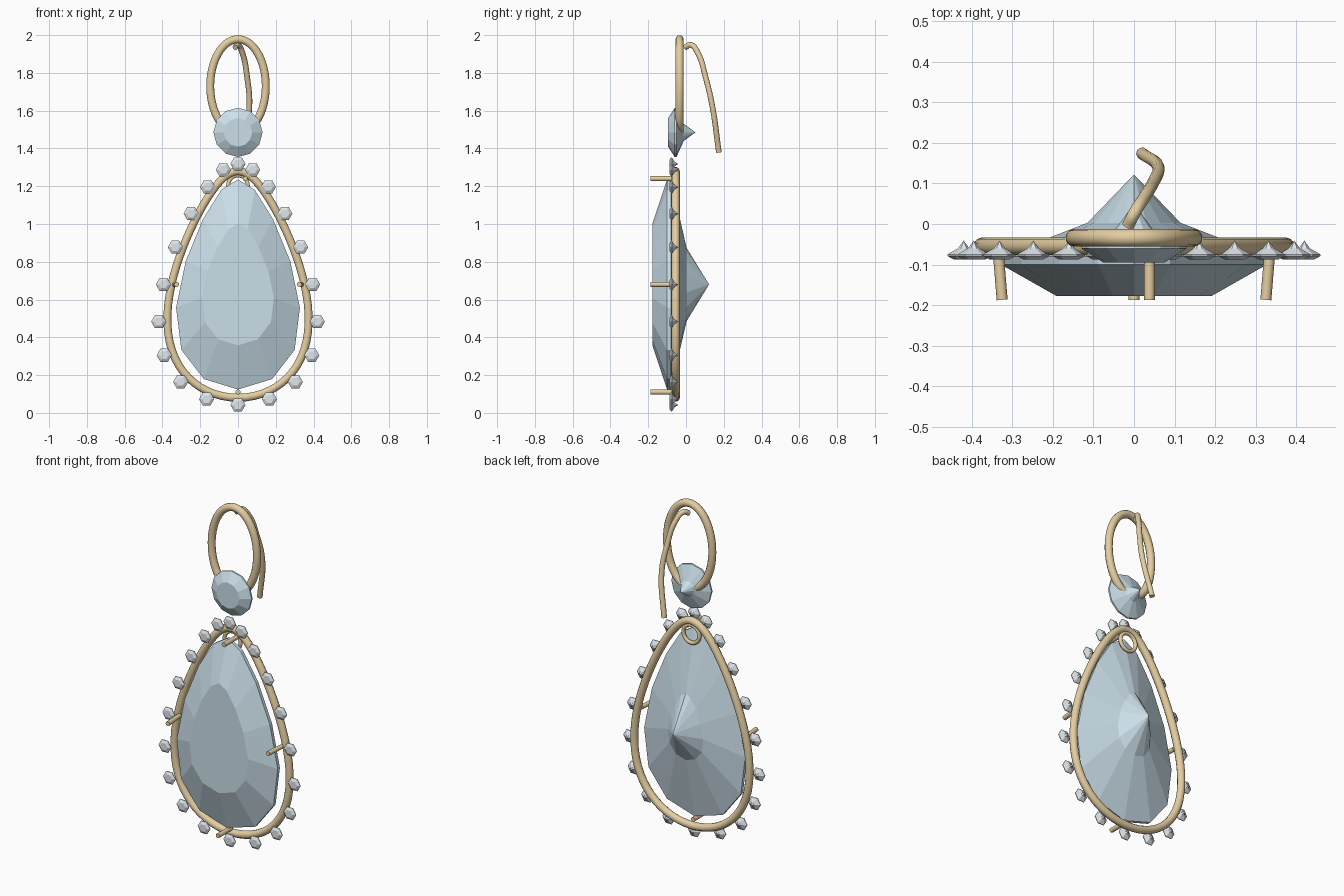
import bpy
import bmesh
import math
from math import sin, cos, tau

cube = bpy.data.objects.get("Cube")
if cube:
    bpy.data.objects.remove(cube, do_unlink=True)


def material(name, rgb, metallic, roughness):
    mat = bpy.data.materials.new(name)
    mat.use_nodes = True
    mat.diffuse_color = (*rgb, 1)
    shader = mat.node_tree.nodes["Principled BSDF"]
    shader.inputs["Base Color"].default_value = (*rgb, 1)
    shader.inputs["Metallic"].default_value = metallic
    shader.inputs["Roughness"].default_value = roughness
    return mat


gold = material("gold", (0.78, 0.62, 0.36), 0.6, 0.3)
blue_stone = material("pale_blue_stone", (0.60, 0.74, 0.82), 0, 0.1)
clear_stone = material("clear_stone", (0.74, 0.79, 0.83), 0, 0.1)

MID_Z = 0.68   # centre height of the pear shape
TAPER = 0.38   # how strongly the pear narrows upward


def pear(t, width, height, taper=TAPER):
    """Point of a pear outline; t = 0 is the tip."""
    return width * sin(t) * (1 - taper * cos(t)), height * cos(t)


def gem(name, centre, width, height, sides, depths, mat, taper=0, turn=0):
    """Faceted stone: table, girdle band, pavilion ring and rear point."""
    x0, z0 = centre
    outline = [pear(tau * (i + turn) / sides, width, height, taper) for i in range(sides)]
    bm = bmesh.new()
    rings = [[bm.verts.new((x0 + x * s, y, z0 + z * s)) for x, z in outline]
             for s, y in zip((0.58, 1, 1, 0.35), depths)]
    point = bm.verts.new((x0, depths[-1], z0))
    bm.faces.new(rings[0])
    for i in range(sides):
        j = (i + 1) % sides
        for a, b in zip(rings, rings[1:]):
            bm.faces.new((a[i], a[j], b[j], b[i]))
        bm.faces.new((rings[-1][i], rings[-1][j], point))
    bmesh.ops.recalc_face_normals(bm, faces=bm.faces)
    mesh = bpy.data.meshes.new(name)
    bm.to_mesh(mesh)
    bm.free()
    mesh.materials.append(mat)
    obj = bpy.data.objects.new(name, mesh)
    bpy.context.collection.objects.link(obj)
    return obj


def wire(name, points, radius, closed=False, curved=False):
    """Round gold wire along a path, turned into a mesh."""
    curve = bpy.data.curves.new(name, 'CURVE')
    curve.dimensions = '3D'
    curve.bevel_depth = radius
    curve.bevel_resolution = 3
    curve.use_fill_caps = True
    spline = curve.splines.new('BEZIER' if curved else 'POLY')
    knots = spline.bezier_points if curved else spline.points
    knots.add(len(points) - 1)
    for knot, p in zip(knots, points):
        if curved:
            knot.co = p
            knot.handle_left_type = knot.handle_right_type = 'AUTO'
        else:
            knot.co = (*p, 1)
    spline.use_cyclic_u = closed
    curve.materials.append(gold)
    obj = bpy.data.objects.new(name, curve)
    bpy.context.collection.objects.link(obj)
    bpy.ops.object.select_all(action='DESELECT')
    obj.select_set(True)
    bpy.context.view_layer.objects.active = obj
    bpy.ops.object.convert(target='MESH')
    bpy.ops.object.shade_smooth_by_angle(angle=math.radians(50))
    return bpy.context.object


def loop(name, z0, y, width, height, radius, taper=0, steps=72):
    path = [pear(tau * i / steps, width, height, taper) for i in range(steps)]
    return wire(name, [(x, y, z0 + z) for x, z in path], radius, closed=True)


# Large pear stone and the round stone above it
gem("pear_stone", (0, MID_Z), 0.31, 0.556, 14,
    (-0.178, -0.1, -0.08, 0.003, 0.122), blue_stone, taper=TAPER)
gem("round_stone", (0, 1.485), 0.13, 0.13, 12,
    (-0.095, -0.06, -0.05, -0.012, 0.05), blue_stone)

# Wire loops: pear frame, small rear loop, upper hoop
loop("pear_frame", MID_Z, -0.055, 0.352, 0.6, 0.022, taper=TAPER)
loop("rear_loop", 1.205, -0.05, 0.052, 0.052, 0.011, steps=32)
loop("upper_hoop", 1.73, -0.034, 0.147, 0.248, 0.022)

# Halo of small stones around the frame
HALO = 20
for i in range(HALO):
    x, z = pear(tau * i / HALO, 0.395, 0.638)
    gem(f"halo_stone_{i + 1}", (x, MID_Z + z), 0.04, 0.04, 6,
        (-0.088, -0.079, -0.075, -0.06, -0.041), clear_stone, turn=0.5)

# Prongs holding the pear stone
for name, x, z, lean in (("top_prong", 0.038, 1.24, 0), ("bottom_prong", 0, 0.11, 0),
                         ("left_prong", 0.335, MID_Z, -0.01),
                         ("right_prong", -0.335, MID_Z, 0.01)):
    wire(name, [(x, -0.065, z), (x + lean, -0.187, z)], 0.0135)

# Hook-shaped ear wire
wire("ear_wire", [(-0.015, -0.005, 1.935), (0, 0.025, 1.948), (0.025, 0.065, 1.9),
                  (0.048, 0.103, 1.78), (0.06, 0.14, 1.62), (0.02, 0.174, 1.38)],
     0.015, curved=True)
